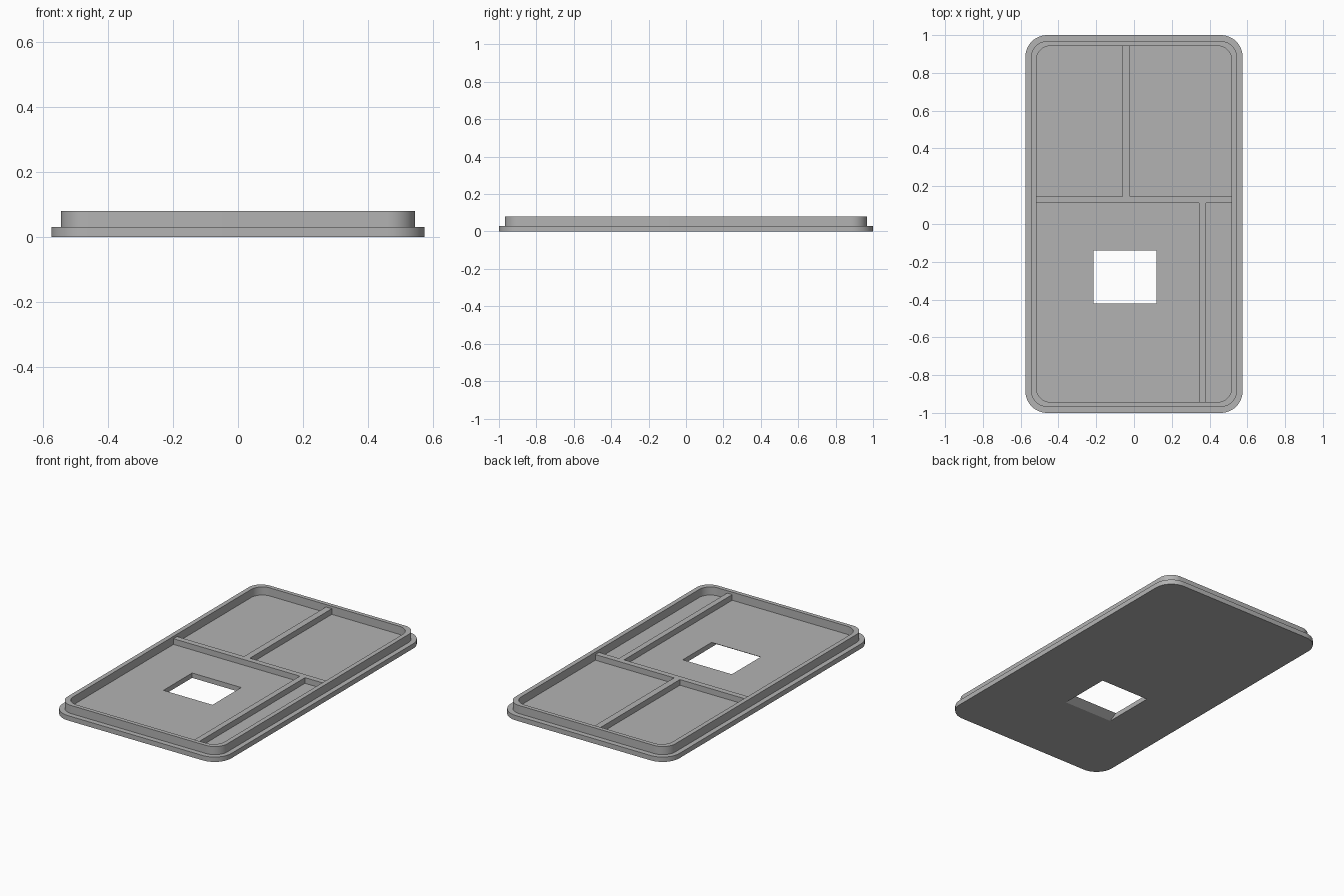
import bpy, bmesh, math

if "Cube" in bpy.data.objects:
    bpy.data.objects.remove(bpy.data.objects["Cube"])

grey = bpy.data.materials.new("mid_grey")
grey.use_nodes = True
colour = (0.45, 0.45, 0.45, 1)
grey.diffuse_color = colour
grey.node_tree.nodes["Principled BSDF"].inputs["Base Color"].default_value = colour


def finish(bm, name):
    bmesh.ops.recalc_face_normals(bm, faces=bm.faces[:])
    mesh = bpy.data.meshes.new(name)
    bm.to_mesh(mesh)
    bm.free()
    mesh.materials.append(grey)
    obj = bpy.data.objects.new(name, mesh)
    bpy.context.collection.objects.link(obj)
    return obj


def rounded_outline(hx, hy, r, steps=12):
    pts = []
    corners = ((1, 1), (-1, 1), (-1, -1), (1, -1))
    for q, (sx, sy) in enumerate(corners):
        for i in range(steps + 1):
            a = math.pi / 2 * (q + i / steps)
            pts.append((sx * (hx - r) + r * math.cos(a),
                        sy * (hy - r) + r * math.sin(a)))
    return pts


def ring(bm, outline, z):
    return [bm.verts.new((x, y, z)) for x, y in outline]


def bridge(bm, a, b):
    for i in range(len(a)):
        j = (i + 1) % len(a)
        bm.faces.new((a[i], a[j], b[j], b[i]))


def smooth(obj):
    bpy.ops.object.select_all(action="DESELECT")
    obj.select_set(True)
    bpy.context.view_layer.objects.active = obj
    bpy.ops.object.shade_smooth_by_angle(angle=math.radians(30))


def prism(name, low, high, z0, z1):
    bm = bmesh.new()
    a, b = ring(bm, low, z0), ring(bm, high, z1)
    bridge(bm, a, b)
    bm.faces.new(a)
    bm.faces.new(b)
    return finish(bm, name)


def rect(x0, x1, y0, y1):
    return [(x0, y0), (x1, y0), (x1, y1), (x0, y1)]


FLOOR, RIM_TOP, RIB_TOP = 0.03, 0.08, 0.065

# Base plate with a window whose front wall slopes outward underneath
outline = rounded_outline(0.575, 1.0, 0.115)
plate = prism("base_plate", outline, outline, 0, FLOOR)
cutter = prism("window_cutter", rect(-0.215, 0.12, -0.47, -0.14),
               rect(-0.215, 0.12, -0.42, -0.14), 0, FLOOR)
# Extend the cutter past both plate surfaces along its slope
for v in cutter.data.vertices:
    front = v.co.y < -0.3
    low = v.co.z < FLOOR / 2
    v.co.z += -FLOOR if low else FLOOR
    if front:
        v.co.y += -0.05 if low else 0.05
cutter.hide_render = True
cut = plate.modifiers.new("window", "BOOLEAN")
cut.operation = "DIFFERENCE"
cut.solver = "EXACT"
cut.object = cutter
bpy.context.view_layer.objects.active = plate
bpy.ops.object.modifier_apply(modifier=cut.name)
bpy.data.objects.remove(cutter)
smooth(plate)

# Raised rim
bm = bmesh.new()
outer = rounded_outline(0.545, 0.968, 0.085)
inner = rounded_outline(0.517, 0.943, 0.075)
loops = [ring(bm, o, z) for o, z in ((outer, FLOOR), (outer, RIM_TOP),
                                     (inner, RIM_TOP), (inner, FLOOR))]
for i in range(4):
    bridge(bm, loops[i], loops[(i + 1) % 4])
smooth(finish(bm, "raised_rim"))

# Dividing ribs
for name, box in (("cross_rib", (-0.52, 0.52, 0.11, 0.145)),
                  ("back_rib", (-0.06, -0.02, 0.145, 0.945)),
                  ("side_rib", (0.345, 0.38, -0.945, 0.11))):
    prism(name, rect(*box), rect(*box), FLOOR, RIB_TOP)
